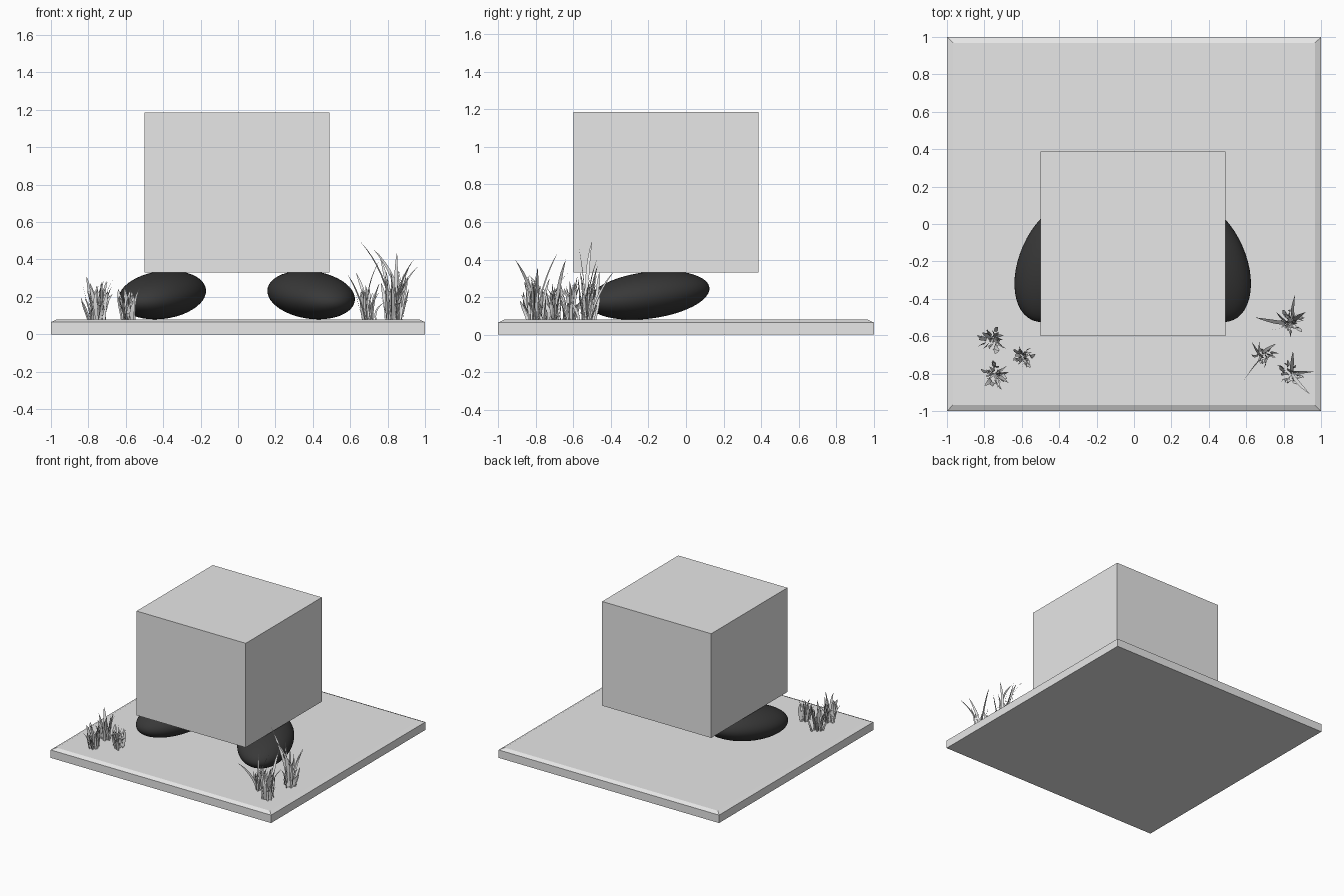
import bpy, bmesh, math, random
from mathutils import Vector, Matrix

if "Cube" in bpy.data.objects:
    bpy.data.objects.remove(bpy.data.objects["Cube"])

random.seed(7)


def material(name, v):
    m = bpy.data.materials.new(name)
    m.diffuse_color = (v, v, v, 1)
    m.use_nodes = True
    m.node_tree.nodes["Principled BSDF"].inputs["Base Color"].default_value = m.diffuse_color
    return m


PALE = material("pale grey", 0.8)
DARK = material("charcoal", 0.04)


def add_object(name, bm, mat, smooth=False):
    me = bpy.data.meshes.new(name)
    for f in bm.faces:
        f.smooth = smooth
    bm.to_mesh(me)
    bm.free()
    me.materials.append(mat)
    ob = bpy.data.objects.new(name, me)
    bpy.context.collection.objects.link(ob)
    return ob


def box(name, lo, hi, mat, top_inset=0.0, top_drop=0.0):
    """Box, optionally with a shallow chamfer around the top."""
    bm = bmesh.new()
    lo, hi = Vector(lo), Vector(hi)
    size = hi - lo
    size.z -= top_drop
    bmesh.ops.create_cube(bm, size=1, matrix=Matrix.Translation(lo + size / 2) @ Matrix.Diagonal(size.to_4d()))
    if top_inset:
        bm.normal_update()
        top = max(bm.faces, key=lambda f: f.normal.z)
        bmesh.ops.inset_region(bm, faces=[top], thickness=top_inset, depth=0)
        for v in top.verts:
            v.co.z += top_drop
    return add_object(name, bm, mat)


# Ground slab and raised block
box("ground_slab", (-1, -1, 0), (1, 1, 0.08), PALE, 0.045, 0.015)
box("block", (-0.5, -0.6, 0.33), (0.49, 0.387, 1.185), PALE)

# Smooth stones holding up the block, mirrored left and right
for side, sx in (("left", -1), ("right", 1)):
    bm = bmesh.new()
    bmesh.ops.create_uvsphere(bm, u_segments=48, v_segments=24, radius=1)
    stone = add_object(side + "_stone", bm, DARK, True)
    stone.scale = (0.206, 0.346, 0.124)
    stone.rotation_euler = (math.radians(7), 0, math.radians(24 * sx))
    stone.location = (-0.007 + 0.398 * sx, -0.2, 0.21)


def blade(bm, base, tip, width, steps=6):
    """Tapered strip that rises from base and bends over towards tip."""
    base, tip = Vector(base), Vector(tip)
    d = tip - base
    turn = random.uniform(0, math.pi)
    side = Vector((math.cos(turn), math.sin(turn), 0))
    wob = Vector((random.uniform(-1, 1), random.uniform(-1, 1), 0)) * 0.012
    rows = []
    for i in range(steps):
        t = i / steps
        c = base + Vector((d.x * t ** 1.7, d.y * t ** 1.7, d.z * (1.25 * t - 0.25 * t * t)))
        c += wob * math.sin(t * math.pi)
        w = side * width * 0.5 * (0.65 + 0.8 * t) * (1 - t ** 2.5)
        rows.append((bm.verts.new(c - w), bm.verts.new(c + w)))
    end = bm.verts.new(tip)
    for (a, b), (c, e) in zip(rows, rows[1:]):
        bm.faces.new((a, b, e, c))
    bm.faces.new((*rows[-1], end))


def tuft(name, x, y, count, root, spread, heights, width, extra=()):
    bm = bmesh.new()
    for i in range(count):
        ang = i * 2.4 + random.uniform(-0.4, 0.4)
        out = Vector((math.cos(ang), math.sin(ang), 0))
        r = random.uniform(0.1, 1) * root
        reach = r + random.uniform(0.15, 1) * (spread - root)
        base = Vector((x, y, 0.078)) + out * r
        tip = Vector((x, y, 0.08 + random.uniform(*heights))) + out * reach
        blade(bm, base, tip, width * random.uniform(0.6, 1.2))
    # Long stray blades with chosen tips
    for t in extra:
        blade(bm, (x + random.uniform(-root, root) * 0.5, y + random.uniform(-root, root) * 0.5, 0.078),
              t, width * 1.1, 8)
    add_object(name, bm, PALE)


# Short broad grass at the front left
tuft("left_grass_back", -0.755, -0.62, 28, 0.05, 0.095, (0.08, 0.21), 0.024, [(-0.81, -0.58, 0.31)])
tuft("left_grass_front", -0.745, -0.80, 28, 0.05, 0.10, (0.08, 0.21), 0.024, [(-0.67, -0.85, 0.29)])
tuft("left_grass_inner", -0.59, -0.71, 28, 0.045, 0.09, (0.07, 0.18), 0.024)

# Tall slender grass at the front right
tuft("right_grass_back", 0.84, -0.53, 30, 0.05, 0.10, (0.08, 0.26), 0.022,
     [(0.65, -0.50, 0.50), (0.76, -0.47, 0.41), (0.86, -0.38, 0.34), (0.72, -0.57, 0.46), (0.92, -0.47, 0.37)])
tuft("right_grass_inner", 0.70, -0.70, 16, 0.045, 0.09, (0.08, 0.22), 0.02,
     [(0.585, -0.84, 0.32), (0.76, -0.64, 0.40), (0.63, -0.63, 0.33)])
tuft("right_grass_front", 0.83, -0.80, 24, 0.05, 0.10, (0.08, 0.25), 0.022,
     [(0.94, -0.91, 0.40), (0.96, -0.79, 0.36), (0.85, -0.68, 0.44)])
